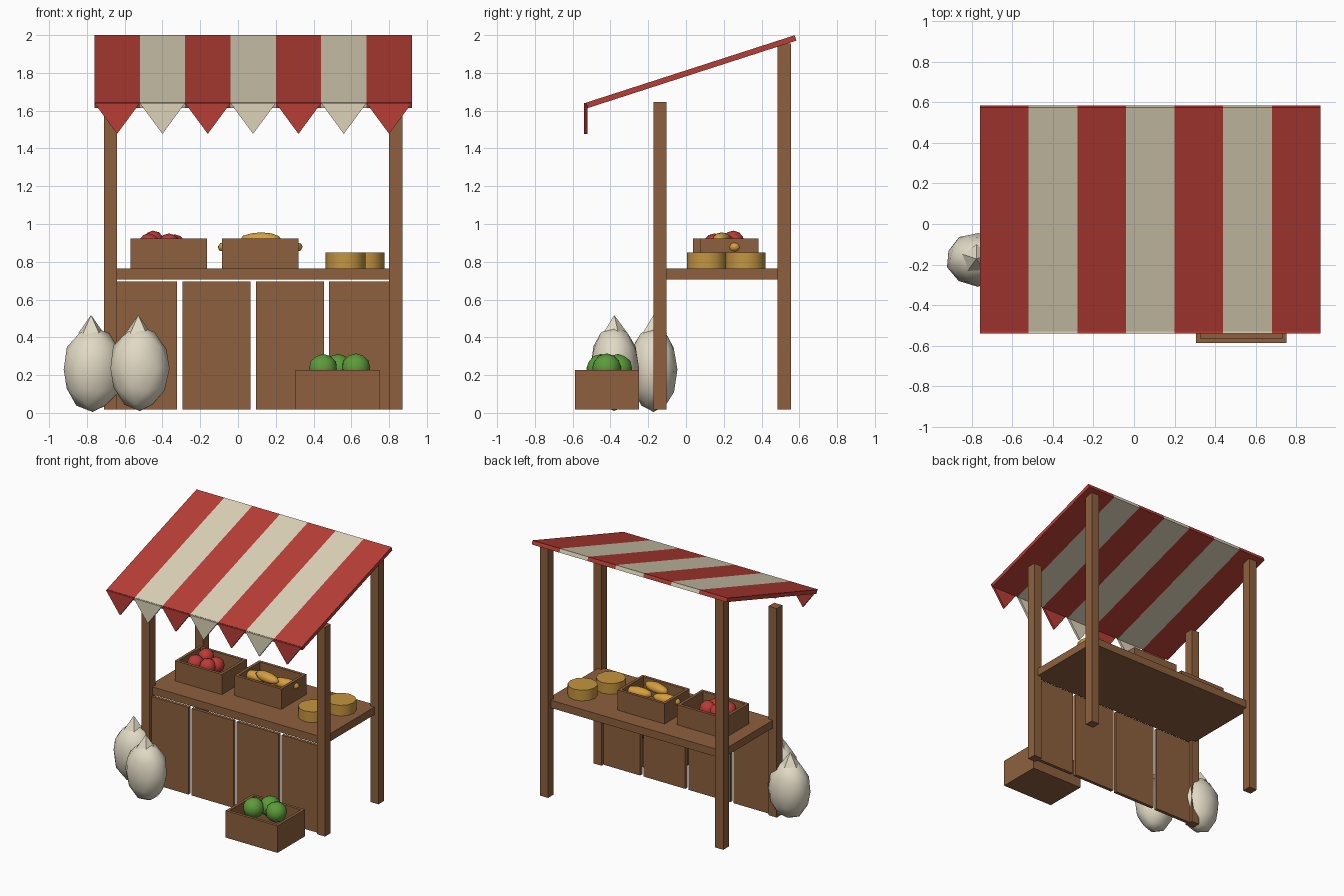
import bpy, bmesh, math, random
from mathutils import Matrix

if "Cube" in bpy.data.objects:
    bpy.data.objects.remove(bpy.data.objects["Cube"])

random.seed(4)


def material(name, rgb):
    m = bpy.data.materials.new(name)
    m.diffuse_color = (*rgb, 1)
    m.use_nodes = True
    m.node_tree.nodes["Principled BSDF"].inputs["Base Color"].default_value = m.diffuse_color
    return m


WOOD = material("wood", (0.27, 0.118, 0.048))
RED = material("red_cloth", (0.48, 0.048, 0.037))
CREAM = material("cream_cloth", (0.72, 0.65, 0.48))
SACK = material("sackcloth", (0.76, 0.70, 0.56))
CHEESE = material("cheese", (0.56, 0.30, 0.05))
BREAD = material("bread", (0.67, 0.35, 0.05))
APPLE = material("apple", (0.50, 0.042, 0.037))
GREEN = material("cabbage", (0.107, 0.33, 0.042))


def finish(name, bm, mat, smooth=None):
    bmesh.ops.recalc_face_normals(bm, faces=bm.faces)
    me = bpy.data.meshes.new(name)
    bm.to_mesh(me)
    bm.free()
    me.materials.append(mat)
    ob = bpy.data.objects.new(name, me)
    bpy.context.collection.objects.link(ob)
    if smooth:
        bpy.ops.object.select_all(action='DESELECT')
        ob.select_set(True)
        bpy.context.view_layer.objects.active = ob
        bpy.ops.object.shade_smooth_by_angle(angle=math.radians(smooth))
    return ob


def add_box(bm, x, y, z):
    """Box between the (min, max) pairs x, y and z."""
    centre = [(a + b) / 2 for a, b in (x, y, z)]
    size = [b - a for a, b in (x, y, z)]
    bmesh.ops.create_cube(bm, size=1, matrix=Matrix.Translation(centre) @ Matrix.Diagonal((*size, 1)))


def box(name, x, y, z, mat=WOOD):
    bm = bmesh.new()
    add_box(bm, x, y, z)
    return finish(name, bm, mat)


def ball(name, centre, radii, mat, turn=0):
    bm = bmesh.new()
    bmesh.ops.create_icosphere(bm, subdivisions=2, radius=1,
                               matrix=Matrix.Translation(centre) @ Matrix.Rotation(turn, 4, 'Z')
                               @ Matrix.Diagonal((*radii, 1)))
    return finish(name, bm, mat, 40)


def crate(name, x, y, z, t=0.022):
    bm = bmesh.new()
    add_box(bm, x, y, (z[0], z[0] + t))
    for a in ((y[0], y[0] + t), (y[1] - t, y[1])):
        add_box(bm, x, a, z)
    for a in ((x[0], x[0] + t), (x[1] - t, x[1])):
        add_box(bm, a, (y[0] + t, y[1] - t), z)
    return finish(name, bm, WOOD)


# Posts
for side, x in (("left", -0.71), ("right", 0.80)):
    box(f"front_post_{side}", (x, x + 0.07), (-0.172, -0.102), (0.017, 1.645))
    box(f"back_post_{side}", (x, x + 0.07), (0.485, 0.555), (0.017, 1.955))

# Counter and front panels
box("counter_top", (-0.675, 0.835), (-0.137, 0.52), (0.705, 0.765))
for i in range(4):
    x = -0.682 + i * 0.388
    box(f"front_panel_{i + 1}", (x, x + 0.36), (-0.15, -0.125), (0.017, 0.695))

# Striped sloping awning with pointed valance
y0, z0, y1, z1 = -0.525, 1.628, 0.58, 1.985
slope = math.atan2(z1 - z0, y1 - y0)
length = math.hypot(y1 - y0, z1 - z0)
for i in range(7):
    x = -0.76 + i * 0.24
    mat = CREAM if i % 2 else RED
    bm = bmesh.new()
    bmesh.ops.create_cube(bm, size=1, matrix=Matrix.Translation((x + 0.12, (y0 + y1) / 2, (z0 + z1) / 2))
                          @ Matrix.Rotation(slope, 4, 'X') @ Matrix.Diagonal((0.24, length, 0.03, 1)))
    finish(f"awning_stripe_{i + 1}", bm, mat)
    bm = bmesh.new()
    tri = bm.faces.new([bm.verts.new(p) for p in
                        ((x, -0.54, 1.64), (x + 0.24, -0.54, 1.64), (x + 0.12, -0.54, 1.477))])
    ext = bmesh.ops.extrude_face_region(bm, geom=[tri])
    bmesh.ops.translate(bm, vec=(0, 0.018, 0),
                        verts=[v for v in ext["geom"] if isinstance(v, bmesh.types.BMVert)])
    finish(f"valance_point_{i + 1}", bm, mat)

# Crates
crate("apple_crate", (-0.57, -0.165), (0.037, 0.345), (0.765, 0.922))
crate("bread_crate", (-0.085, 0.32), (0.077, 0.385), (0.765, 0.922))
crate("cabbage_crate", (0.305, 0.752), (-0.588, -0.25), (0.017, 0.227))

# Produce
for i, p in enumerate([(-0.45, 0.25, 0.905), (-0.335, 0.21, 0.885), (-0.47, 0.15, 0.89), (-0.365, 0.15, 0.89)]):
    ball(f"apple_{i + 1}", p, (0.06, 0.06, 0.06), APPLE, i)
for i, (p, turn) in enumerate([((0.12, 0.19, 0.918), -0.2), ((0.0, 0.235, 0.878), 0.1), ((0.235, 0.25, 0.878), 0.1)]):
    ball(f"bread_loaf_{i + 1}", p, (0.112, 0.046, 0.038), BREAD, turn)
for i, p in enumerate([(0.45, -0.45, 0.235), (0.53, -0.36, 0.235), (0.625, -0.42, 0.238)]):
    ball(f"cabbage_{i + 1}", p, (0.077, 0.077, 0.077), GREEN, i)

# Cheese wheels
for i, (x, y) in enumerate([(0.57, 0.11), (0.67, 0.315)]):
    bm = bmesh.new()
    bmesh.ops.create_cone(bm, cap_ends=True, segments=12, radius1=0.106, radius2=0.106, depth=0.083,
                          matrix=Matrix.Translation((x, y, 0.8065)))
    finish(f"cheese_wheel_{i + 1}", bm, CHEESE, 35)

# Lumpy sacks with tied tops
for i, (x, y, z) in enumerate([(-0.77, -0.172, 0.23), (-0.52, -0.38, 0.235)]):
    bm = bmesh.new()
    bmesh.ops.create_icosphere(bm, subdivisions=2, radius=1)
    for v in bm.verts:
        k = 1 + random.uniform(-0.05, 0.06)
        if abs(v.co.z) > 0.99:
            k = 1
        v.co = (x + v.co.x * 0.158 * k, y + v.co.y * 0.132 * k, z + v.co.z * 0.225)
    finish(f"sack_{i + 1}", bm, SACK, 40)
    bm = bmesh.new()
    bmesh.ops.create_cone(bm, cap_ends=True, segments=5, radius1=0.072, radius2=0.002, depth=0.095,
                          matrix=Matrix.Translation((x - 0.008, y, 0.468)))
    finish(f"sack_tie_{i + 1}", bm, SACK)
